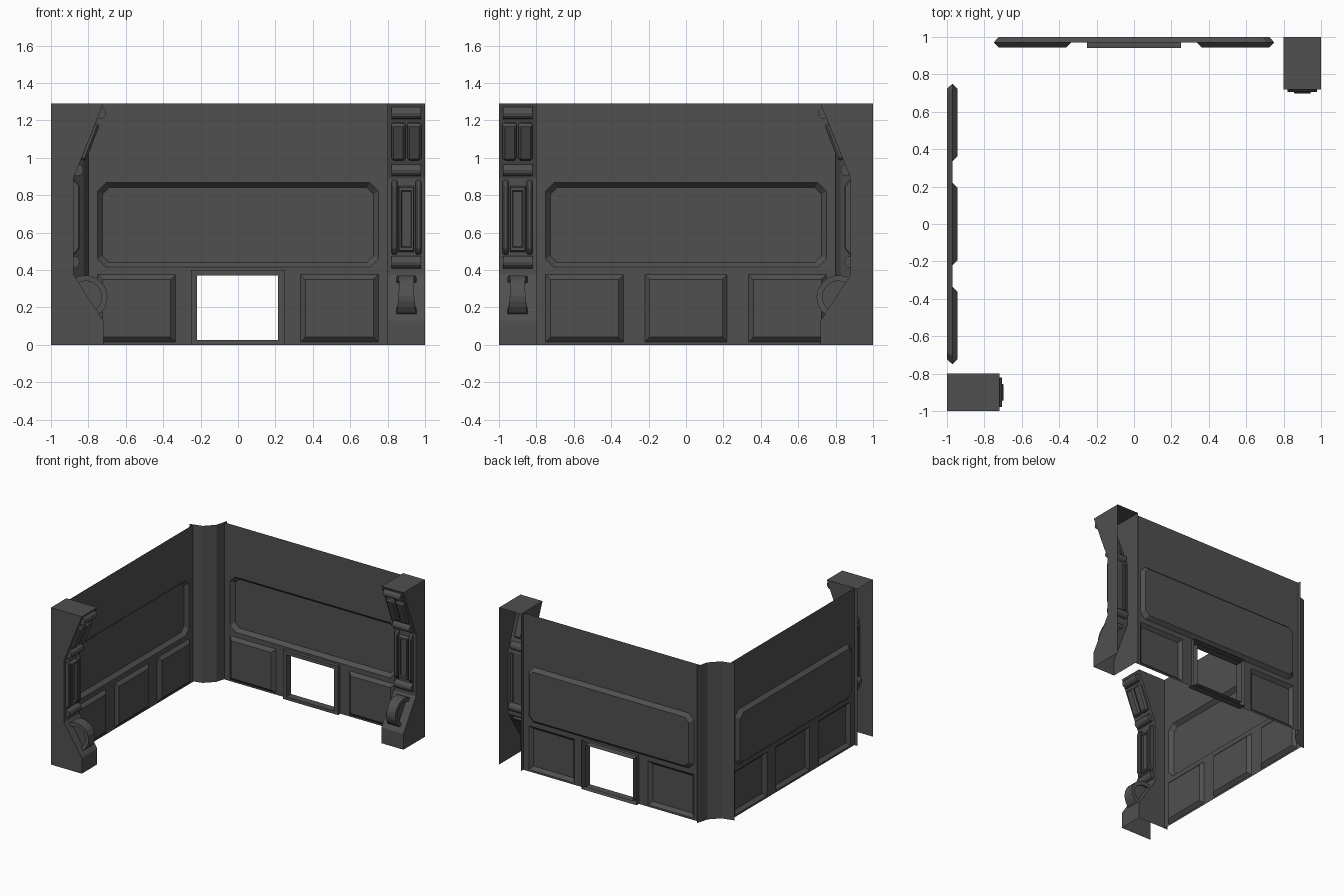
import bpy, bmesh
from math import radians, cos, sin
from mathutils import Vector

if "Cube" in bpy.data.objects:
    bpy.data.objects.remove(bpy.data.objects["Cube"])

# Local coordinates: u along the wall, d out from the back plane, z up.
H = 1.29
dark = bpy.data.materials.new("dark_grey")
dark.diffuse_color = (0.08, 0.08, 0.08, 1)
dark.use_nodes = True
dark.node_tree.nodes["Principled BSDF"].inputs["Base Color"].default_value = dark.diffuse_color


def place(p, side):
    u, d, z = p
    return (u, 1 - d, z) if side == "back" else (d - 1, -u, z)


def build(name, polys, side, sheet=False, bevel=0):
    bm = bmesh.new()
    for poly in polys:
        bm.faces.new([bm.verts.new(place(p, side)) for p in poly])
    bmesh.ops.remove_doubles(bm, verts=bm.verts, dist=0.0005)
    bmesh.ops.recalc_face_normals(bm, faces=bm.faces)
    if sheet:
        # sheets face the room
        big = max(bm.faces, key=lambda f: f.calc_area())
        room = Vector((0, -1, 0)) if side == "back" else Vector((1, 0, 0))
        if big.normal.dot(room) < 0:
            bmesh.ops.reverse_faces(bm, faces=bm.faces)
    me = bpy.data.meshes.new(name)
    bm.to_mesh(me)
    bm.free()
    me.materials.append(dark)
    ob = bpy.data.objects.new(side + "_" + name, me)
    bpy.context.collection.objects.link(ob)
    if bevel:
        m = ob.modifiers.new("bevel", "BEVEL")
        m.width, m.segments = bevel, 1
    return ob


def loft(loops, start=True, end=True):
    polys = []
    for a, b in zip(loops, loops[1:]):
        n = len(a)
        polys += [[a[i], a[(i + 1) % n], b[(i + 1) % n], b[i]] for i in range(n)]
    return polys + ([loops[0]] if start else []) + ([loops[-1]] if end else [])


def prism(profile, u0, u1):
    return loft([[(u, d, z) for d, z in profile] for u in (u0, u1)])


def rect(u0, u1, z0, z1, d):
    return [(u0, d, z0), (u1, d, z0), (u1, d, z1), (u0, d, z1)]


def octagon(u0, u1, z0, z1, d, c):
    return [(u0, d, z0 + c), (u0 + c, d, z0), (u1 - c, d, z0), (u1, d, z0 + c),
            (u1, d, z1 - c), (u1 - c, d, z1), (u0 + c, d, z1), (u0, d, z1 - c)]


WALL = 0.03


def cell(u0, u1, z0, z1, panel, depth, cut=0):
    """Wall field with one bevelled panel, raised or sunk to the given depth."""
    p0, p1, q0, q1 = panel
    b = 0.026
    inner = (p0 + b, p1 - b, q0 + b, q1 - b)
    o = rect(u0, u1, z0, z1, WALL)
    if cut:
        a = octagon(*panel, WALL, cut)
        c = octagon(*inner, depth, cut * 0.8)
        polys = []
        for i in range(4):
            j = (i + 1) % 4
            polys.append([o[i], a[2 * i + 1], a[2 * i]])
            polys.append([o[i], o[j], a[(2 * i + 2) % 8], a[2 * i + 1]])
        return polys + loft([a, c], False, True)
    return loft([o, rect(*panel, WALL), rect(*inner, depth)], False, True)


def flange(u):
    return [(u, 0, 0), (u, WALL, 0), (u, WALL, H), (u, 0, H)]


for side in ("back", "left"):
    # wall with long sunken panel and raised lower panels
    polys = cell(-0.8, 0.8, 0.4, H, (-0.75, 0.75, 0.415, 0.868), 0.0, 0.045)
    polys += [flange(-0.8), flange(0.8)]
    polys += cell(-0.8, -0.25, 0, 0.4, (-0.75, -0.335, 0.015, 0.375), 0.055)
    polys += cell(0.25, 0.8, 0, 0.4, (0.335, 0.75, 0.015, 0.375), 0.055)
    if side == "left":
        polys += cell(-0.25, 0.25, 0, 0.4, (-0.22, 0.22, 0.015, 0.375), 0.055)
    build("wall", polys, side, sheet=True)

    # pillar shell, open at the back and underneath
    prof = [(0.28, 0), (0.28, 0.13), (0.12, 0.375), (0.12, 0.89), (0.28, H)]
    polys = []
    for u in (0.8, 1.0):
        polys.append([(u, 0, 0)] + [(u, d, z) for d, z in prof] + [(u, 0, H)])
    chain = prof + [(0, H)]
    for (d0, z0), (d1, z1) in zip(chain, chain[1:]):
        polys.append([(0.8, d0, z0), (1, d0, z0), (1, d1, z1), (0.8, d1, z1)])
    build("pillar", polys, side)

    # rounded cross bars
    for i, (d, z) in enumerate([(0.12, 0.442), (0.14, 0.935), (0.262, 1.24)]):
        circ = [(d + 0.033 * cos(radians(a)), z + 0.033 * sin(radians(a)))
                for a in range(0, 360, 30)]
        build(f"cross_bar_{i + 1}", prism(circ, 0.822, 0.978), side)

    # upright rails and framed insert
    for i, u in enumerate((0.822, 0.95)):
        rail = [(0.11, 0.48), (0.128, 0.485), (0.152, 0.515), (0.152, 0.85),
                (0.128, 0.88), (0.11, 0.885)]
        build(f"pillar_rail_{i + 1}", prism(rail, u, u + 0.03), side, bevel=0.006)
    build("pillar_insert", loft([
        rect(0.858, 0.942, 0.495, 0.85, 0.12), rect(0.862, 0.938, 0.505, 0.84, 0.145),
        rect(0.872, 0.928, 0.52, 0.825, 0.145), rect(0.876, 0.924, 0.525, 0.82, 0.132)],
        False, True), side, sheet=True)

    # fluted ribs on the upper slope
    rib = [(0.15, 0.995), (0.186, 0.982), (0.262, 1.178), (0.23, 1.195)]
    for i, u in enumerate((0.82, 0.905)):
        build(f"upper_rib_{i + 1}", prism(rib, u, u + 0.075), side, bevel=0.012)

    # curved bracket on the lower slope
    loops, web = [], []
    for k in range(13):
        t = k / 6 - 1
        a = radians(34 - 92 * t)
        h = 0.04 + 0.016 * abs(t) ** 2
        pts = [(0.185 + r * cos(a), 0.255 + r * sin(a)) for r in (0.086, 0.117)]
        loops.append([(0.9 - h, *pts[0]), (0.9 + h, *pts[0]),
                      (0.9 + h, *pts[1]), (0.9 - h, *pts[1])])
        web.append((0.185 + 0.09 * cos(a), 0.255 + 0.09 * sin(a)))
    build("bracket_rim", loft(loops), side)
    build("bracket_web", prism(web, 0.87, 0.93), side)

# hatch frame around the opening
out, hole = (-0.25, 0.25, 0, 0.4), (-0.218, 0.214, 0.025, 0.37)
build("hatch_frame", loft([rect(*out, 0), rect(*out, 0.06), rect(*hole, 0.06),
                           rect(*hole, 0)], False, False), "back", sheet=True)

# faceted corner column, convex towards the room
arc = [(-1 + 0.2 * sin(radians(a)), 0.2 * cos(radians(a))) for a in (0, 30, 60, 90)]
build("corner_column", [[(*p, 0), (*q, 0), (*q, H), (*p, H)]
                        for p, q in zip(arc, arc[1:])], "back", sheet=True)
